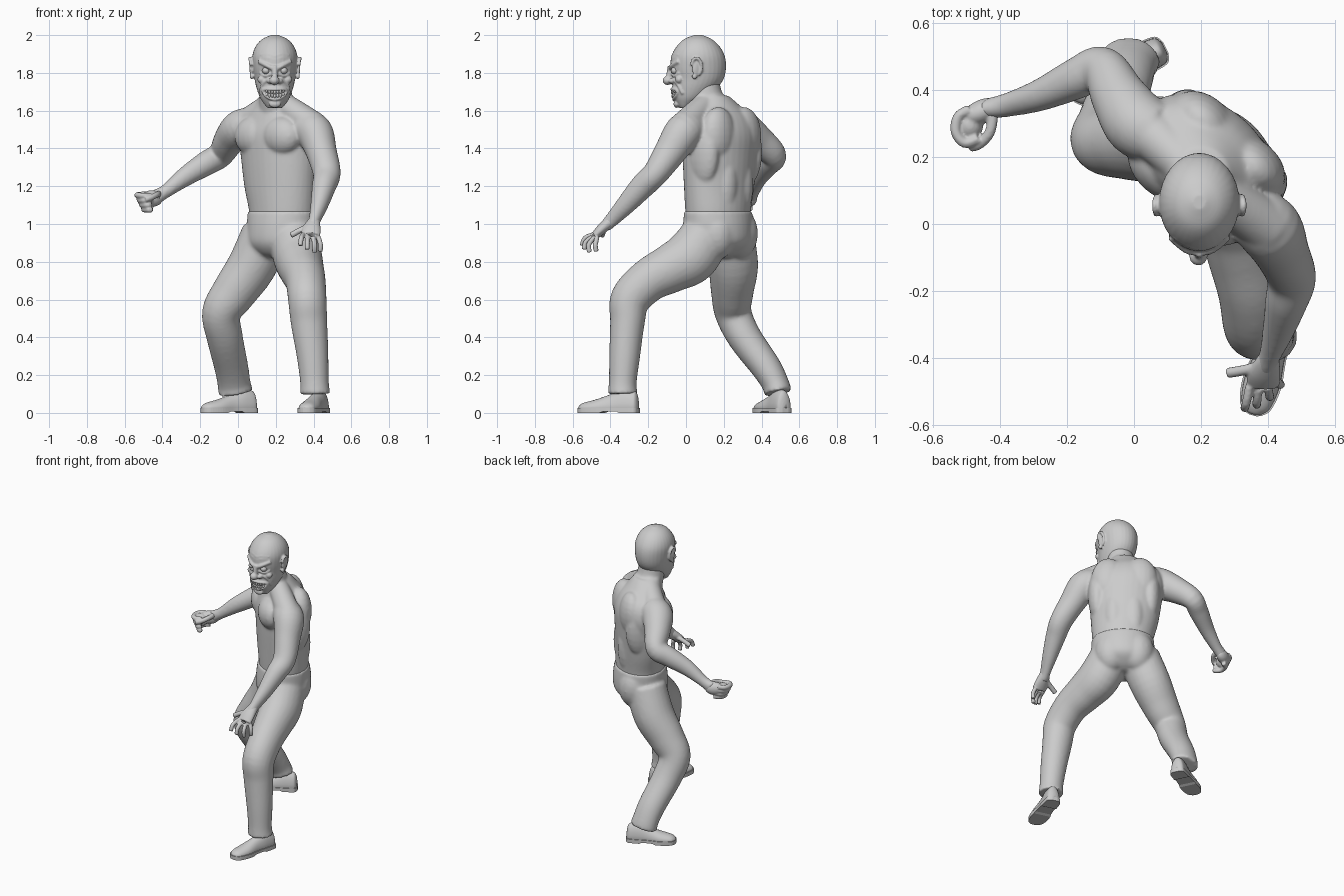
import bpy, bmesh, math
from mathutils import Vector, Matrix

YAW = math.radians(-42)                       # torso twist
U = Vector((math.cos(YAW), math.sin(YAW), 0))  # towards the left shoulder
F = Vector((math.sin(YAW), -math.cos(YAW), 0))  # chest direction
X, Z = Vector((1, 0, 0)), Vector((0, 0, 1))


def spline(st, k=5):
    """Catmull-Rom interpolation of station tuples."""
    out = []
    for i in range(len(st) - 1):
        a, b, c, d = st[max(i - 1, 0)], st[i], st[i + 1], st[min(i + 2, len(st) - 1)]
        for j in range(k):
            t = j / k
            out.append([0.5 * (2 * q + (r - p) * t + (2 * p - 5 * q + 4 * r - s) * t * t
                               + (3 * q - p - 3 * r + s) * t ** 3)
                        for p, q, r, s in zip(a, b, c, d)])
    return out + [list(st[-1])]


def skin(bm, rings):
    vs = [[bm.verts.new(p) for p in r] for r in rings]
    n = len(vs[0])
    for a, b in zip(vs, vs[1:]):
        for i in range(n):
            bm.faces.new((a[i], a[(i + 1) % n], b[(i + 1) % n], b[i]))
    bm.faces.new(vs[0][::-1])
    bm.faces.new(vs[-1])


def tube(bm, st, side=X, axis=None, n=24, k=5, floor=None):
    """Loft ellipses (x, y, z, r_side, r_other) along a smooth path."""
    st = spline(st, k)
    c = [Vector(s[:3]) for s in st]
    rings = []
    for i, s in enumerate(st):
        t = axis or (c[min(i + 1, len(c) - 1)] - c[max(i - 1, 0)]).normalized()
        u = (side - t * side.dot(t)).normalized()
        v = t.cross(u)
        ring = [c[i] + u * s[3] * math.cos(a) + v * s[4] * math.sin(a)
                for a in (2 * math.pi * j / n for j in range(n))]
        if floor is not None:
            ring = [Vector((p.x, p.y, max(p.z, floor))) for p in ring]
        rings.append(ring)
    skin(bm, rings)


def rod(bm, pts, r, side=X, n=10):
    tube(bm, [(*p, r, r) for p in pts], side, n=n, k=4)


def blob(bm, loc, radii, yaw=0):
    m = (Matrix.Translation(loc) @ Matrix.Rotation(yaw, 4, 'Z') @ Matrix.Diagonal((*radii, 1)))
    bmesh.ops.create_uvsphere(bm, u_segments=20, v_segments=12, radius=1, matrix=m)


def local(du, df, z):
    return Vector((0.225, 0.175, z)) + U * du + F * df


def finish(name, bm, voxel=None, smooth=3):
    bmesh.ops.recalc_face_normals(bm, faces=bm.faces)
    me = bpy.data.meshes.new(name)
    bm.to_mesh(me)
    bm.free()
    ob = bpy.data.objects.new(name, me)
    bpy.context.collection.objects.link(ob)
    for p in me.polygons:
        p.use_smooth = True
    if voxel:
        r = ob.modifiers.new("fuse", 'REMESH')
        r.mode, r.voxel_size, r.use_smooth_shade = 'VOXEL', voxel, True
        s = ob.modifiers.new("relax", 'SMOOTH')
        s.factor, s.iterations = 0.5, smooth
    return ob


# Bare torso with neck and arms
b = bmesh.new()
tube(b, [(.235, .17, .99, .185, .15), (.235, .17, 1.08, .195, .156), (.225, .175, 1.2, .214, .16),
         (.22, .18, 1.35, .23, .167), (.215, .185, 1.47, .24, .168), (.21, .185, 1.56, .205, .142),
         (.205, .165, 1.63, .13, .105), (.20, .14, 1.68, .085, .085)], U, Z, 36)
tube(b, [(.205, .16, 1.56, .10, .10), (.20, .11, 1.67, .088, .086), (.197, .09, 1.77, .08, .085)], X)
for s in (-1, 1):
    blob(b, local(s * .098, .10, 1.465), (.12, .082, .105), YAW)          # chest muscle
    blob(b, local(s * .17, -.04, 1.38), (.062, .10, .18), YAW)            # side muscle
    blob(b, local(s * .10, -.085, 1.47), (.11, .078, .15), YAW)           # shoulder blade
    blob(b, local(s * .06, -.09, 1.22), (.075, .075, .2), YAW)            # lower back
tube(b, [(.2, .13, 1.66, .06, .06), (.3, .06, 1.59, .07, .07), (.4, -.01, 1.515, .08, .08)])
tube(b, [(.2, .13, 1.66, .06, .06), (.12, .21, 1.59, .07, .07), (.03, .29, 1.52, .08, .08)])
tube(b, [(.35, .03, 1.51, .09, .09), (.405, -.015, 1.485, .098, .10), (.442, -.085, 1.38, .082, .085),
         (.47, -.16, 1.27, .074, .069), (.455, -.23, 1.2, .064, .066), (.43, -.32, 1.1, .047, .052),
         (.405, -.395, 1.02, .032, .038), (.392, -.43, .985, .036, .032)])
tube(b, [(.07, .27, 1.53, .09, .09), (.01, .30, 1.505, .098, .10), (-.045, .38, 1.445, .084, .084),
         (-.095, .465, 1.365, .069, .066), (-.17, .435, 1.32, .065, .062), (-.28, .385, 1.25, .052, .048),
         (-.38, .355, 1.175, .036, .036), (-.44, .345, 1.14, .042, .03)], Z)
finish("torso_and_arms", b, .008, 10)

# Open left hand
b = bmesh.new()
tube(b, [(.405, -.395, 1.02, .03, .03), (.39, -.445, .975, .048, .028), (.385, -.48, .94, .05, .022)])
for pts in (((.345, -.485, .945), (.335, -.535, .925), (.33, -.55, .885)),
            ((.372, -.49, .935), (.367, -.53, .905), (.367, -.54, .865)),
            ((.40, -.485, .93), (.405, -.515, .89), (.405, -.51, .85)),
            ((.425, -.47, .93), (.437, -.48, .89), (.435, -.475, .855))):
    rod(b, pts, .0135)
rod(b, ((.385, -.42, .99), (.335, -.435, .97), (.28, -.445, .94)), .016, Z)
finish("left_hand", b, .005)

# Closed right fist
b = bmesh.new()
blob(b, (-.455, .335, 1.135), (.062, .036, .044), math.radians(25))
blob(b, (-.49, .295, 1.125), (.04, .045, .042))
for i in range(4):
    z, o = 1.158 - .025 * i, .012 * i
    rod(b, ((-.49 + o, .342, z), (-.525 + o, .32, z - .004), (-.532 + o, .275, z - .006),
            (-.505 + o, .242, z - .008), (-.465, .255, z - .008)), .016, Z)
rod(b, ((-.42, .33, 1.16), (-.43, .275, 1.155), (-.46, .24, 1.14), (-.49, .23, 1.13)), .016, Z)
finish("right_fist", b, .005)

# Trousers
b = bmesh.new()
tube(b, [(.235, .17, 1.07, .2, .162), (.235, .17, .98, .2, .174), (.23, .17, .9, .192, .168),
         (.22, .165, .845, .13, .12), (.215, .165, .82, .06, .07)], U, Z, 36)
for s in (-1, 1):
    blob(b, local(s * .085, -.06, .95), (.105, .105, .14), YAW)
tube(b, [(.29, .11, .95, .13, .13), (.315, .03, .83, .13, .145), (.335, -.08, .765, .12, .13),
         (.357, -.2, .70, .107, .115), (.367, -.295, .60, .102, .107), (.376, -.31, .48, .097, .092),
         (.395, -.325, .3, .084, .082), (.405, -.335, .16, .076, .074), (.408, -.335, .10, .082, .08)])
tube(b, [(.15, .23, .95, .13, .13), (.075, .25, .78, .13, .132), (-.02, .245, .64, .118, .113),
         (-.088, .25, .53, .103, .098), (-.07, .31, .40, .096, .09), (-.035, .425, .24, .09, .08),
         (-.02, .475, .15, .088, .072), (-.012, .487, .105, .094, .074)])
finish("trousers", b, .0095, 10)

# Shoes: upper shell and a sole with a raised arch
SHOE = [(0, .016, .06), (.025, .034, .1), (.08, .043, .12), (.25, .046, .125), (.45, .046, .10),
        (.7, .054, .072), (.9, .045, .055), (.975, .027, .042), (1, .01, .032)]
for name, heel, toe in (("left", (.447, -.252, 0), (.355, -.568, 0)),
                        ("right", (.092, .525, 0), (-.19, .385, 0))):
    heel, toe = Vector(heel), Vector(toe)
    d = toe - heel
    side = Z.cross(d).normalized()
    b = bmesh.new()
    tube(b, [(*(heel + d * t + Z * .025), w, h - .025) for t, w, h in SHOE],
         side, d.normalized(), floor=.02)
    finish(name + "_shoe", b)
    b = bmesh.new()
    rings = []
    for t, w, h in spline(SHOE):
        p, w = heel + d * (t * 1.02 - .01), w * 1.1
        low = .007 if .3 < t < .55 else 0
        rings.append([p + side * w + Z * low, p + side * w + Z * .026,
                      p - side * w + Z * .026, p - side * w + Z * low])
    skin(b, rings)
    finish(name + "_sole", b).data.shade_flat()

# Head
CX = .195
HEAD = [(CX, -.008, 1.615, .04, .028), (CX, 0, 1.635, .056, .05), (CX, .022, 1.67, .079, .088),
        (CX, .047, 1.72, .097, .119), (CX, .064, 1.77, .108, .136), (CX, .065, 1.83, .117, .147),
        (CX, .064, 1.89, .119, .141), (CX, .064, 1.94, .102, .114), (CX, .063, 1.978, .068, .074),
        (CX, .065, 2.0, .02, .022)]


def face(dx, z, out=0):
    """Point on the front of the head, pushed forward by out."""
    for p, q in zip(HEAD, HEAD[1:]):
        if p[2] <= z <= q[2]:
            t = (z - p[2]) / (q[2] - p[2])
            cy, rx, ry = (p[i] + (q[i] - p[i]) * t for i in (1, 3, 4))
            return Vector((CX + dx, cy - ry * math.sqrt(max(0, 1 - (dx / rx) ** 2)) - out, z))


b = bmesh.new()
tube(b, HEAD, X, Z, 32)
rod(b, (face(0, 1.835), face(0, 1.80, .01), face(0, 1.765, .02)), .016)   # nose bridge
blob(b, face(-.003, 1.76, .025), (.027, .027, .024))
blob(b, face(0, 1.635, .0), (.032, .016, .02))                            # chin
for s in (-1, 1):
    blob(b, face(s * .026, 1.757, .006), (.016, .018, .014))              # nostril
    blob(b, face(s * .066, 1.765, -.008), (.026, .022, .022))             # cheek
    rod(b, [face(s * x, z, .003) for x, z in ((.008, 1.822), (.04, 1.838), (.085, 1.862))], .012, Z)
    rod(b, [face(s * x, z, .001) for x, z in ((.02, 1.795), (.05, 1.784), (.08, 1.80))], .007, Z)
    rod(b, [face(s * x, z, .001) for x, z in ((.03, 1.768), (.065, 1.74), (.076, 1.69))], .009, Z)
    for z in (1.875, 1.895):                                              # forehead folds
        rod(b, [face(s * x, z + dz, -.002) for x, dz in ((.0, -.008), (.035, .004), (.075, .0))], .005, Z)
    # ear plate, rim and lobe
    ex = CX + s * .122
    blob(b, (ex, .055, 1.825), (.011, .024, .045), s * .3)
    rod(b, [(ex + s * (.004 + .007 * math.sin(a)), .055 + .027 * math.cos(a), 1.832 + .046 * math.sin(a))
            for a in (math.radians(g) for g in range(-70, 200, 30))], .0085)
    blob(b, (ex, .045, 1.782), (.011, .014, .016))
LIP = [(.062 * math.cos(a), 1.687 + .026 * math.sin(a) + .016 * math.cos(a) ** 2)
       for a in (2 * math.pi * i / 14 for i in range(16))]
rod(b, [face(x, z, .003) for x, z in LIP], .009, Vector((0, 1, 0)))
finish("head", b, .005, 3)

# Eyes and teeth
b = bmesh.new()
for s in (-1, 1):
    blob(b, face(s * .046, 1.812, -.008), (.021, .021, .019))
finish("eyes", b)
b = bmesh.new()
for i in range(-3, 4):
    x = i * .0145
    for z, h in ((1.699, .012), (1.677, .011)):
        blob(b, face(x, z + .2 * abs(x), .002), (.0075, .009, h + (.004 if abs(i) == 2 else 0)))
finish("teeth", b)
